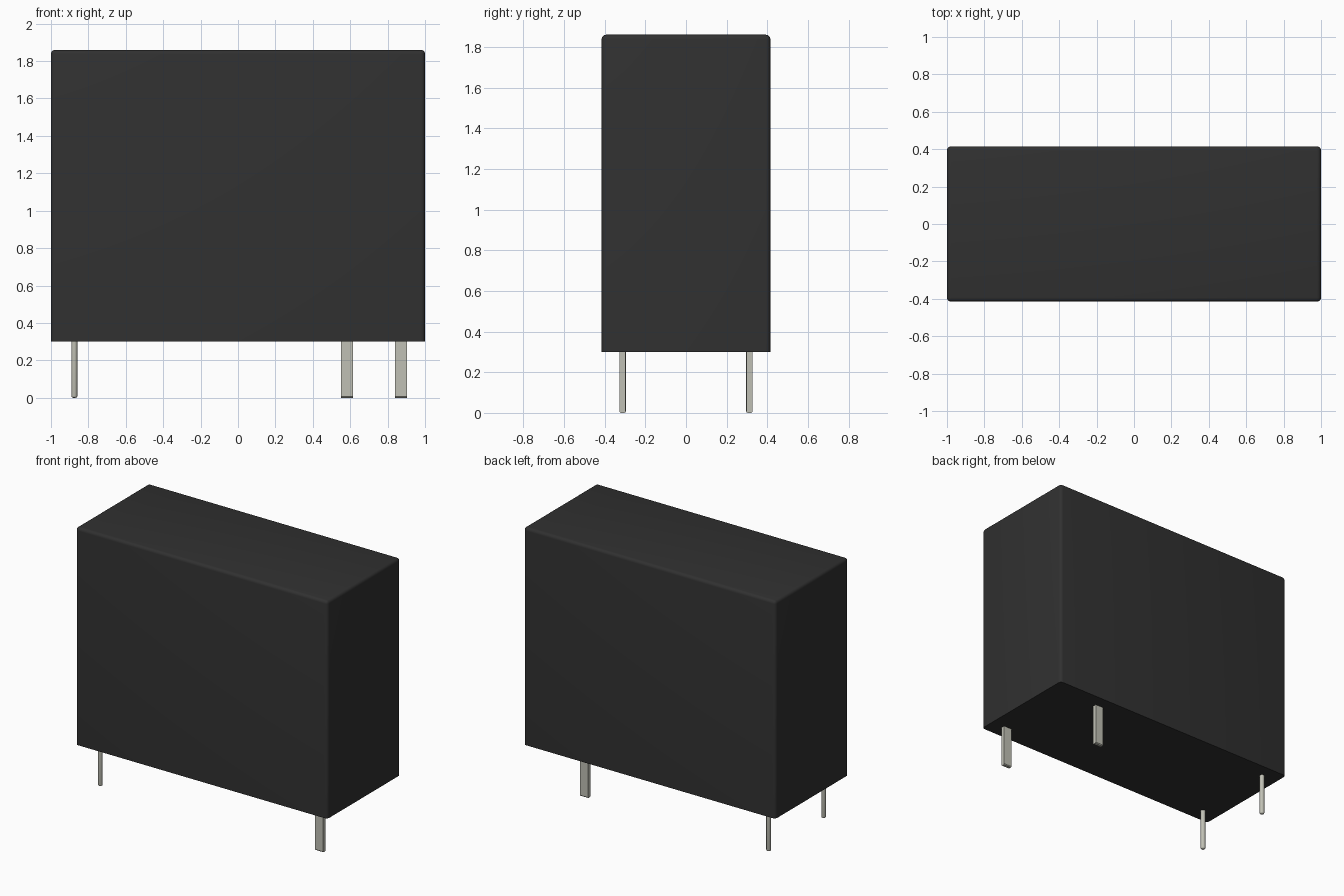
import bpy
import bmesh
from math import radians
from mathutils import Matrix

cube = bpy.data.objects.get("Cube")
if cube:
    bpy.data.objects.remove(cube, do_unlink=True)

BASE_Z, TOP_Z = 0.30, 1.86
PIN_Y = 0.312
PIN_TOP = BASE_Z + 0.02   # pins sink slightly into the housing


def material(name, rgb):
    mat = bpy.data.materials.new(name)
    mat.use_nodes = True
    mat.diffuse_color = (*rgb, 1)
    mat.node_tree.nodes["Principled BSDF"].inputs["Base Color"].default_value = (*rgb, 1)
    return mat


def finish(name, bm, mat):
    mesh = bpy.data.meshes.new(name)
    bm.to_mesh(mesh)
    bm.free()
    mesh.materials.append(mat)
    obj = bpy.data.objects.new(name, mesh)
    bpy.context.collection.objects.link(obj)
    bpy.ops.object.select_all(action="DESELECT")
    obj.select_set(True)
    bpy.context.view_layer.objects.active = obj
    bpy.ops.object.shade_smooth_by_angle(angle=radians(35))
    return obj


def box(size, x, y, z0, z1):
    bm = bmesh.new()
    matrix = Matrix.Translation((x, y, (z0 + z1) / 2)) @ Matrix.Diagonal((*size, z1 - z0, 1))
    bmesh.ops.create_cube(bm, size=1, matrix=matrix)
    return bm


def bevel(bm, edges, width, segments):
    bmesh.ops.bevel(bm, geom=edges, offset=width, segments=segments,
                    profile=0.5, affect="EDGES")


def bottom_edges(bm, z):
    return [e for e in bm.edges if all(abs(v.co.z - z) < 1e-4 for v in e.verts)]


black = material("black plastic", (0.030, 0.030, 0.030))
metal = material("tinned metal", (0.53, 0.53, 0.46))

# Housing: rounded everywhere except around the flat base
bm = box((2.0, 0.83), 0, 0, BASE_Z, TOP_Z)
base = bottom_edges(bm, BASE_Z)
bevel(bm, [e for e in bm.edges if e not in base], 0.022, 4)
finish("housing", bm, black)

# Round coil pins with rounded tips
for side, y in (("front", -PIN_Y), ("back", PIN_Y)):
    bm = bmesh.new()
    bmesh.ops.create_cone(bm, cap_ends=True, segments=24, radius1=0.016, radius2=0.016,
                          depth=PIN_TOP, matrix=Matrix.Translation((-0.875, y, PIN_TOP / 2)))
    bevel(bm, bottom_edges(bm, 0), 0.009, 3)
    finish(f"{side}_coil_pin", bm, metal)

# Flat contact blades with lightly chamfered tips
for side, x, y in (("front", 0.872, -PIN_Y), ("back", 0.582, PIN_Y)):
    bm = box((0.064, 0.03), x, y, 0, PIN_TOP)
    bevel(bm, [e for e in bottom_edges(bm, 0)
               if abs(e.verts[0].co.x - e.verts[1].co.x) > 0.01], 0.006, 1)
    finish(f"{side}_contact_blade", bm, metal)
